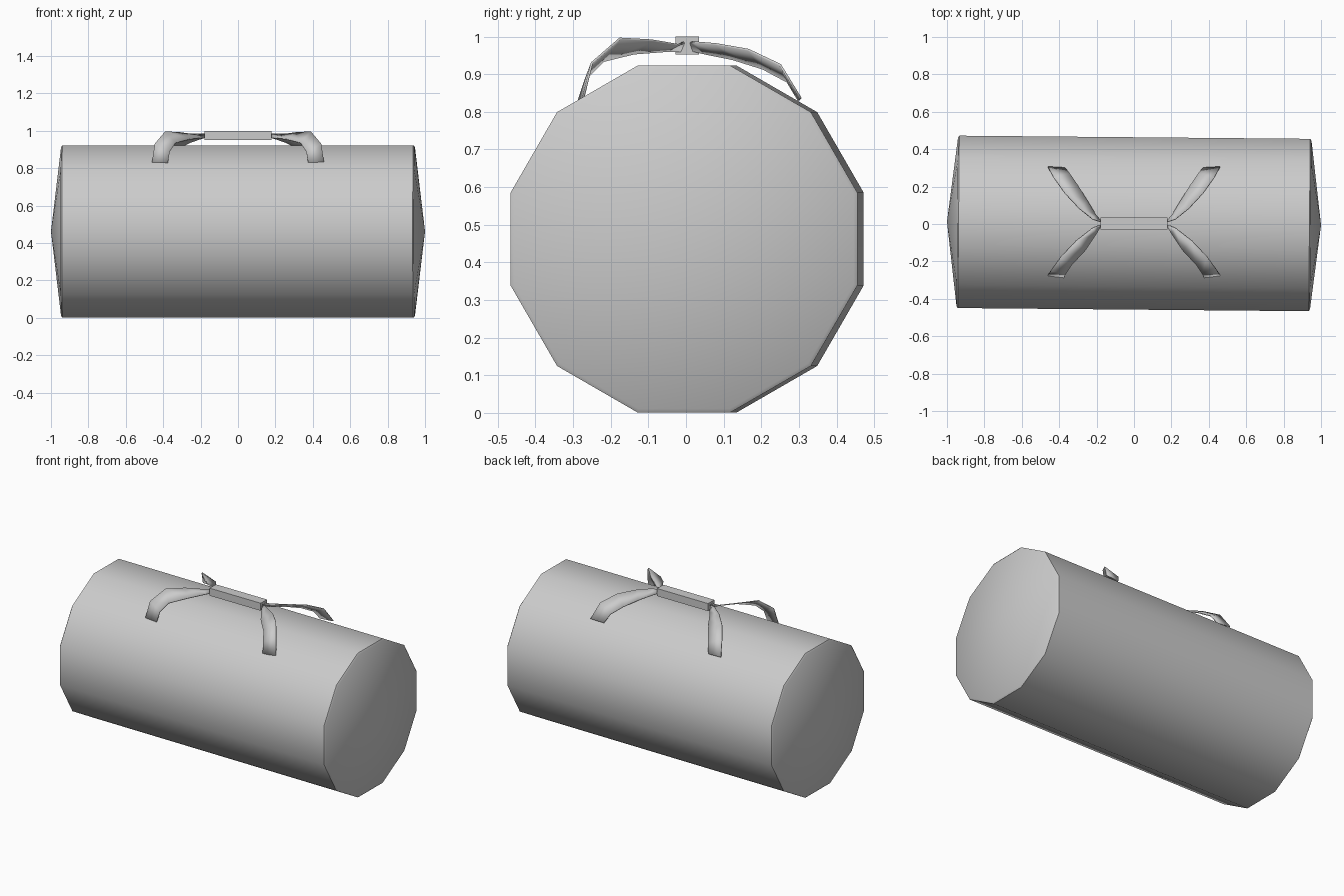
import bpy, math
from math import sin, cos, pi

if "Cube" in bpy.data.objects:
    bpy.data.objects.remove(bpy.data.objects["Cube"])


def make(name, verts, faces, smooth_angle=40):
    me = bpy.data.meshes.new(name)
    me.from_pydata(verts, [], faces)
    me.update()
    ob = bpy.data.objects.new(name, me)
    bpy.context.collection.objects.link(ob)
    bpy.ops.object.select_all(action='DESELECT')
    bpy.context.view_layer.objects.active = ob
    ob.select_set(True)
    bpy.ops.object.shade_smooth_by_angle(angle=math.radians(smooth_angle))
    return ob


def lathe_x(name, profile, sides, offset_deg, center, scale=(1, 1)):
    """Revolve (x, radius) rings about the x axis; zero radius makes a tip."""
    verts, rings = [], []
    for x, r in profile:
        n = 1 if r == 0 else sides
        ring = []
        for i in range(n):
            a = math.radians(offset_deg) + 2 * pi * i / sides
            ring.append(len(verts))
            verts.append((x, center[0] + r * scale[0] * cos(a),
                          center[1] + r * scale[1] * sin(a)))
        rings.append(ring)
    faces = []
    for p, q in zip(rings, rings[1:]):
        for i in range(sides):
            j = (i + 1) % sides
            if len(p) == 1:
                faces.append((p[0], q[j], q[i]))
            elif len(q) == 1:
                faces.append((p[i], p[j], q[0]))
            else:
                faces.append((p[i], p[j], q[j], q[i]))
    return make(name, verts, faces)


# Bag body: twelve-sided barrel with shallow pointed ends and a thin rim
half = [(1.0, 0), (0.945, 0.467), (0.938, 0.477)]
profile = [(-x, r) for x, r in half] + [(x, r) for x, r in reversed(half)]
body = lathe_x("bag_body", profile, 12, 15, (0.003, 0.462))
body.rotation_euler.z = -0.009

# Grip wrap: flattened bar joining the straps
lathe_x("grip_wrap", [(-0.18, 0), (-0.18, 0.0425), (0.18, 0.0425), (0.18, 0)],
        4, 45, (0.003, 0.976), (1.05, 0.8))


# Straps: thin ribbons from the grip down to the body, given by two edges
def strap(name, outer, inner, side):
    verts, faces = [], []
    for a, b in zip(outer, inner):
        verts += [(side * p[0], p[1], p[2]) for p in (a, b)]
    for i in range(0, len(verts) - 2, 2):
        f = (i, i + 1, i + 3, i + 2)
        faces.append(f if side > 0 else f[::-1])
    ob = make(name, verts, faces, 60)
    m = ob.modifiers.new("thickness", 'SOLIDIFY')
    m.thickness = 0.006
    m.offset = 0


front_outer = [(.18, -.005, .985), (.22, -.02, .978), (.31, -.09, .99),
               (.39, -.175, .995), (.445, -.25, .93), (.46, -.275, .83)]
front_inner = [(.18, -.015, .962), (.20, -.05, .962), (.26, -.14, .955),
               (.335, -.22, .935), (.365, -.265, .89), (.375, -.285, .83)]
back_outer = [(.18, .012, .985), (.22, .025, .985), (.29, .08, .98),
              (.37, .165, .965), (.43, .25, .925), (.46, .305, .835)]
back_inner = [(.18, .02, .962), (.205, .05, .955), (.25, .125, .94),
              (.30, .205, .915), (.345, .27, .88), (.37, .30, .83)]

for side, label in ((-1, "left"), (1, "right")):
    strap("front_strap_" + label, front_outer, front_inner, side)
    strap("back_strap_" + label, back_outer, back_inner, side)
